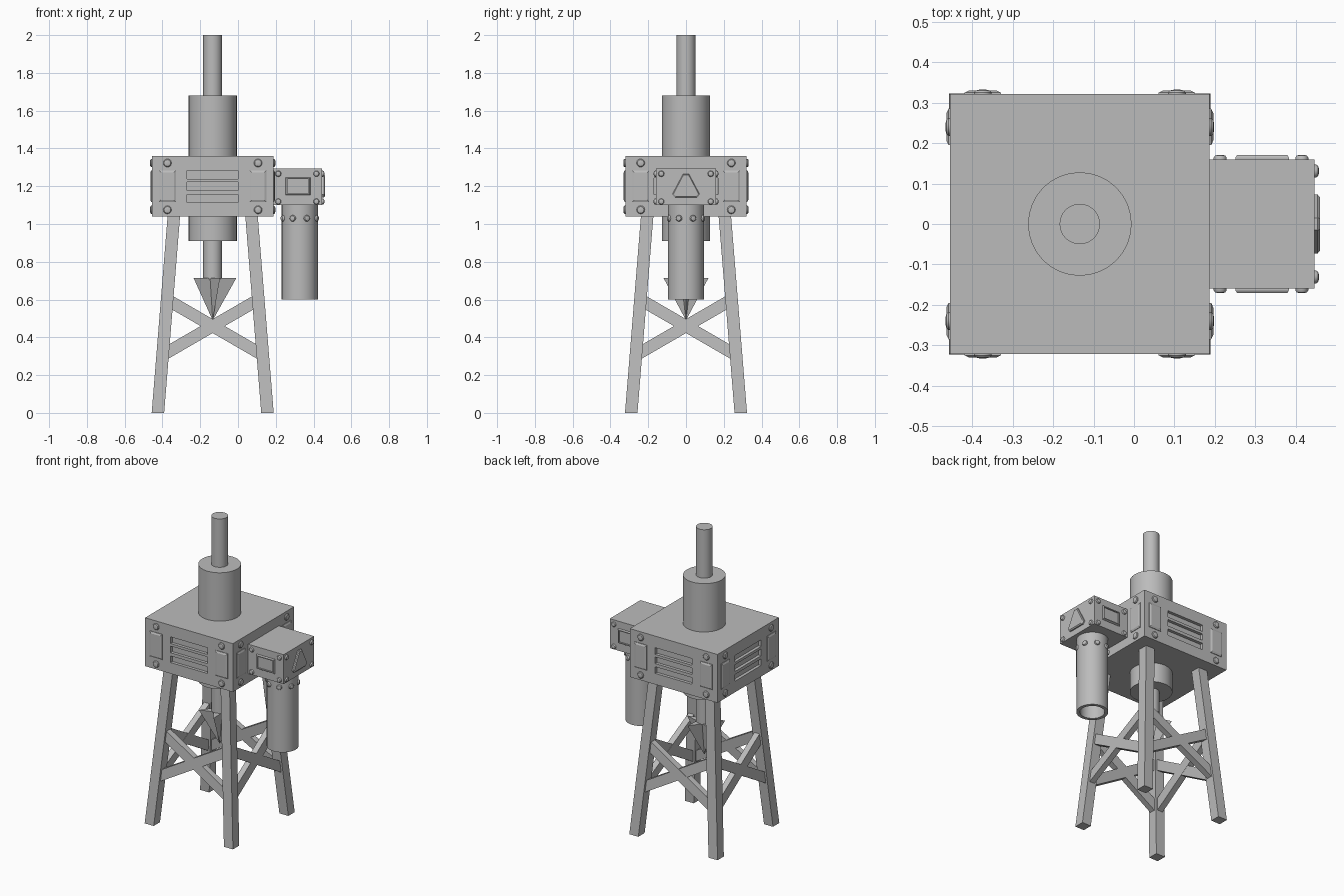
import bpy, bmesh, math
from mathutils import Vector, Matrix

if "Cube" in bpy.data.objects:
    bpy.data.objects.remove(bpy.data.objects["Cube"])

CX = -0.134          # tower axis
HALF = 0.321         # half width of the main housing
PIPE_X = 0.327       # axis of the discharge pipe

metal = bpy.data.materials.new("grey metal")
metal.diffuse_color = (0.5, 0.5, 0.5, 1)
metal.use_nodes = True
metal.node_tree.nodes["Principled BSDF"].inputs["Base Color"].default_value = metal.diffuse_color


def build(name, lofts, smooth=False):
    """One object from lofts; each loft is a list of equal-length rings."""
    bm = bmesh.new()
    for rings in lofts:
        vs = [[bm.verts.new(p) for p in r] for r in rings]
        n = len(vs[0])
        for a, b in zip(vs, vs[1:]):
            for i in range(n):
                bm.faces.new((a[i], a[(i + 1) % n], b[(i + 1) % n], b[i]))
        bm.faces.new(vs[0][::-1])
        bm.faces.new(vs[-1])
    bmesh.ops.recalc_face_normals(bm, faces=bm.faces)
    me = bpy.data.meshes.new(name)
    bm.to_mesh(me)
    bm.free()
    me.materials.append(metal)
    ob = bpy.data.objects.new(name, me)
    bpy.context.collection.objects.link(ob)
    if smooth:
        bpy.ops.object.select_all(action='DESELECT')
        bpy.context.view_layer.objects.active = ob
        ob.select_set(True)
        bpy.ops.object.shade_smooth_by_angle(angle=math.radians(35))
    return ob


def circle(x, y, z, r, n=32):
    return [Vector((x + r * math.cos(2 * math.pi * i / n),
                    y + r * math.sin(2 * math.pi * i / n), z)) for i in range(n)]


def lathe(x, y, profile, n=32):
    return [circle(x, y, z, r, n) for r, z in profile]


def box(x0, x1, y0, y1, z0, z1):
    return [[Vector(p) for p in ((x0, y0, z), (x1, y0, z), (x1, y1, z), (x0, y1, z))]
            for z in (z0, z1)]


def side(x, k, dist):
    """Frame on a vertical wall: local x right, y up, z outward."""
    return (Matrix.Translation((x, 0, 0)) @ Matrix.Rotation(k * math.pi / 2, 4, 'Z')
            @ Matrix.Translation((0, -dist, 0)) @ Matrix.Rotation(math.pi / 2, 4, 'X'))


def put(m, rings):
    return [[m @ p for p in r] for r in rings]


def rect(u, v, w, h, d):
    return [Vector((u + a * w / 2, v + b * h / 2, d))
            for a, b in ((-1, -1), (1, -1), (1, 1), (-1, 1))]


def panel(u, v, w, h, d, bevel, recess=0):
    rings = [rect(u, v, w, h, -0.004), rect(u, v, w, h, d * 0.4),
             rect(u, v, w - 2 * bevel, h - 2 * bevel, d)]
    if recess:
        k = 2 * bevel + 0.012
        rings += [rect(u, v, w - k, h - k, d), rect(u, v, w - k, h - k, d - recess)]
    return rings


def bolt(u, v, r):
    return lathe(u, v, [(r, -0.003), (r, 0.004), (r * .8, 0.009), (r * .4, 0.011)], 12)


# main housing with louvre slots cut into the walls
housing = build("main_housing", [box(CX - HALF, CX + HALF, -HALF, HALF, 1.04, 1.36)])
slots, panels, bolts = [], [], []
for k in range(4):
    m = side(CX, k, HALF)
    for s in (-1, 1):
        panels.append(put(m, panel(s * 0.24, 1.2, 0.09, 0.168, 0.009, 0.011)))
        bolts += [put(m, bolt(s * 0.24, z, 0.022)) for z in (1.075, 1.323)]
    if k != 1:
        slots += [put(m, [rect(0, z, 0.27, 0.044, d) for d in (-0.02, 0.02)])
                  for z in (1.135, 1.2, 1.261)]
cutter = build("slot_cutter", slots)
cutter.hide_render = True
cutter.hide_set(True)
mod = housing.modifiers.new("slots", 'BOOLEAN')
mod.operation = 'DIFFERENCE'
mod.solver = 'EXACT'
mod.object = cutter
build("housing_panels", panels)
build("housing_bolts", bolts, True)

# central drill column, rod and fluted bit
build("drill_sleeve_upper", [lathe(CX, 0, [(0.128, 1.35), (0.128, 1.68)])], True)
build("drill_sleeve_lower", [lathe(CX, 0, [(0.128, 0.91), (0.128, 1.05)])], True)
build("drill_rod_top", [lathe(CX, 0, [(0.05, 1.67), (0.05, 2.0)])], True)
build("drill_rod_bottom", [lathe(CX, 0, [(0.05, 0.71), (0.05, 0.92)])], True)
star = []
for z, f in ((0.492, 0.01), (0.714, 1.0)):
    star.append([Vector((CX + f * r * math.cos(i * math.pi / 5),
                         f * r * math.sin(i * math.pi / 5), z))
                 for i in range(10) for r in [0.045 if i % 2 else 0.125]])
build("drill_bit", [star])


# splayed legs
def spread(z):
    return 0.29 - 0.081 * z


legs = []
for sx in (-1, 1):
    for sy in (-1, 1):
        rings = []
        for z in (0, 1.05):
            c = spread(z)
            rings.append([Vector((p.x + CX + sx * c, p.y + sy * c, z))
                          for p in rect(0, 0, 0.066, 0.066, 0)])
        legs.append(rings)
build("legs", legs)

# crossed braces between the legs on every side
braces = []
for k in range(4):
    m = side(CX, k, 0)
    for s, t in ((-1, 0.02), (1, 0.019)):
        rings = []
        for e in (-1, 1):
            zc = 0.453 + s * e * 0.57 * 0.245
            u = e * (spread(zc) - 0.012)
            rings.append([Vector((u, z, spread(z) + d)) for z, d in
                          ((zc - .037, -t), (zc - .037, t), (zc + .037, t), (zc + .037, -t))])
        braces.append(put(m, rings))
build("cross_braces", braces)

# side gearbox
build("side_box", [box(CX + HALF - 0.005, 0.446, -0.16, 0.16, 1.10, 1.295)])
details, studs = [], []
for k in (0, 2):
    m = side(0, k, 0.16)
    s = 1 if k == 0 else -1
    details.append(put(m, panel(s * 0.317, 1.2, 0.132, 0.095, 0.011, 0.004, 0.008)))
    studs += [put(m, bolt(s * x, z, 0.016)) for x in (0.213, 0.415) for z in (1.119, 1.266)]
m = side(0, 1, 0.446)
studs += [put(m, bolt(y, z, 0.016)) for y in (-0.131, 0.131) for z in (1.119, 1.266)]

# triangular plate with clipped corners on the end of the box
tri = [(-0.06, -0.064), (0.06, -0.064), (0.073, -0.048), (0.015, 0.062),
       (-0.015, 0.062), (-0.073, -0.048)]
details.append(put(m, [[Vector((a * f, 1.204 + b * f, d)) for a, b in tri]
                       for f, d in ((1, -0.004), (1, 0.008), (0.9, 0.014))]))
build("side_box_plates", details)
build("side_box_bolts", studs, True)

# hollow discharge pipe with a ring of rivets
build("discharge_pipe", [lathe(PIPE_X, 0, [(0.096, 1.105), (0.096, 0.60),
                                           (0.075, 0.60), (0.075, 1.09)])], True)
rivets = []
for i in range(8):
    m = (Matrix.Translation((PIPE_X, 0, 0)) @ Matrix.Rotation((i + 0.5) * math.pi / 4, 4, 'Z')
         @ Matrix.Translation((0, -0.095, 1.03)) @ Matrix.Rotation(math.pi / 2, 4, 'X'))
    rivets.append(put(m, bolt(0, 0, 0.017)))
build("pipe_rivets", rivets, True)
